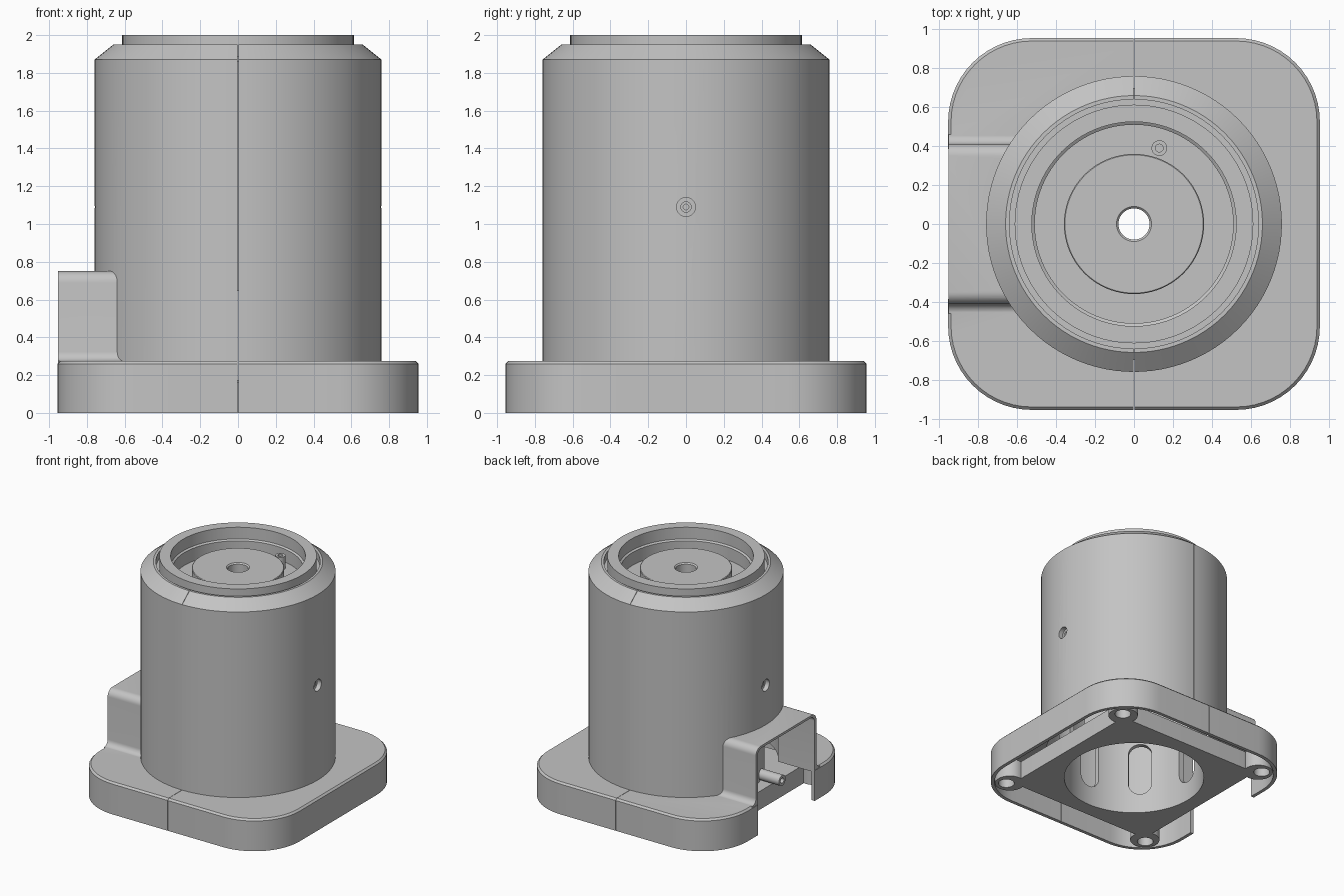
import bpy, bmesh
from math import sin, cos, pi
from mathutils import Matrix, Vector

cube = bpy.data.objects.get("Cube")
if cube:
    bpy.data.objects.remove(cube)

grey = bpy.data.materials.new("plain grey")
grey.use_nodes = True
grey.diffuse_color = (0.55, 0.55, 0.55, 1)
grey.node_tree.nodes["Principled BSDF"].inputs["Base Color"].default_value = (0.55, 0.55, 0.55, 1)


def circle(r, z, n=96):
    return [Vector((r * cos(2 * pi * i / n), r * sin(2 * pi * i / n), z)) for i in range(n)]


def arc(cx, cy, r, start, end, n=8):
    """Points on an arc, angles in quarter turns."""
    steps = [(start + (end - start) * i / n) * pi / 2 for i in range(n + 1)]
    return [(cx + r * cos(a), cy + r * sin(a)) for a in steps]


def rounded_square(half, r, z):
    c = half - r
    corners = [(c, c), (-c, c), (-c, -c), (c, -c)]
    return [Vector((x, y, z)) for q, (cx, cy) in enumerate(corners)
            for x, y in arc(cx, cy, r, q, q + 1, 14)]


def along_x(profile, x0, x1):
    """Two copies of a (y, z) profile, ready to loft."""
    return [[Vector((x, y, z)) for y, z in profile] for x in (x0, x1)]


def make(name, lofts, closed=False):
    """Skin each stack of loops; closed stacks join last to first."""
    bm = bmesh.new()
    for loops in lofts:
        rings = [[bm.verts.new(p) for p in loop] for loop in loops]
        pairs = list(zip(rings, rings[1:]))
        if closed:
            pairs.append((rings[-1], rings[0]))
        else:
            bm.faces.new(rings[0])
            bm.faces.new(rings[-1])
        for a, b in pairs:
            for i in range(len(a)):
                j = (i + 1) % len(a)
                bm.faces.new((a[i], a[j], b[j], b[i]))
    bmesh.ops.recalc_face_normals(bm, faces=bm.faces)
    mesh = bpy.data.meshes.new(name)
    bm.to_mesh(mesh)
    bm.free()
    mesh.materials.append(grey)
    obj = bpy.data.objects.new(name, mesh)
    bpy.context.collection.objects.link(obj)
    return obj


def lathe(name, profile, closed=False, n=96):
    return make(name, [[circle(r, z, n) for r, z in profile]], closed)


def combine(obj, other, operation):
    mod = obj.modifiers.new("combine", 'BOOLEAN')
    mod.operation = operation
    mod.solver = 'EXACT'
    mod.object = other
    bpy.context.view_layer.objects.active = obj
    bpy.ops.object.modifier_apply(modifier=mod.name)
    bpy.data.objects.remove(other)


def moved(loops, matrix):
    return [[matrix @ p for p in loop] for loop in loops]


def turn(angle):
    return Matrix.Rotation(angle, 4, 'Z')


# Housing: skirted base, round shell and cable box in one body
housing = make("housing", [[rounded_square(0.955, 0.43, 0),
                            rounded_square(0.955, 0.43, 0.26),
                            rounded_square(0.94, 0.415, 0.275)]])
combine(housing, lathe("shell", [(0.76, 0.1), (0.76, 1.87), (0.66, 1.95), (0.3, 1.95)]), 'UNION')
right_edge = [(0.41, 0.1), (0.46, 0.1), (0.46, 0.274)] \
    + arc(0.46, 0.324, 0.05, -1, -2, 6) + arc(0.35, 0.69, 0.06, 0, 1)
box_profile = right_edge[1:] + [(-y, z) for y, z in reversed(right_edge[1:])]
combine(housing, make("box", [along_x(box_profile, -0.953, -0.4)]), 'UNION')

# Hollow the housing
combine(housing, make("skirt_cut", [[rounded_square(0.925, 0.4, -0.1),
                                     rounded_square(0.925, 0.4, 0.245)]]), 'DIFFERENCE')
combine(housing, lathe("bore_cut", [(0.72, 0.1), (0.72, 1.83), (0.64, 1.88), (0.64, 2.1)]), 'DIFFERENCE')
inner = [(0.385, -0.1)] + arc(0.34, 0.685, 0.045, 0, 1)
inner += [(-y, z) for y, z in reversed(inner)]
combine(housing, make("box_cut", [along_x(inner, -1.1, -0.5)]), 'DIFFERENCE')

# Screw holes on both sides, and the parting line between the halves
hole = [(0.05 * cos(i * pi / 16), 1.09 + 0.05 * sin(i * pi / 16)) for i in range(32)]
combine(housing, make("hole_cut", [along_x(hole, 0.6, 0.9), along_x(hole, -0.9, -0.6)]), 'DIFFERENCE')
slab = [(-1.1, -0.1), (1.1, -0.1), (1.1, 2.1), (-1.1, 2.1)]
combine(housing, make("parting_cut", [along_x(slab, -0.0015, 0.0015)]), 'DIFFERENCE')

# Inner core: tube, recessed floor, raised disc with shaft hole
core = lathe("inner_core", [(0.08, 1.68), (0.57, 1.68), (0.57, 0.15), (0.613, 0.15),
                            (0.613, 2.0), (0.525, 2.0), (0.525, 1.9), (0.51, 1.89),
                            (0.51, 1.78), (0.36, 1.78), (0.36, 1.895), (0.355, 1.9),
                            (0.09, 1.9), (0.08, 1.89)], closed=True)
slot = arc(0, 0.27, 0.095, 2, 4, 12) + arc(0, 0.55, 0.095, 0, 2, 12)
combine(core, make("slot_cut", [moved(along_x(slot, 0.45, 0.75), turn(k * pi / 4))
                                for k in range(8)]), 'DIFFERENCE')

# Ring closing the gap between shell and core
lathe("gap_ring", [(0.605, 1.86), (0.66, 1.86), (0.66, 1.89), (0.605, 1.89)], closed=True)

# Mounting plate with four bolt ears
plate = make("mounting_plate", [[rounded_square(0.7, 0.12, 0.002),
                                 rounded_square(0.7, 0.12, 0.16)]])
corners = [Matrix.Translation((x, y, 0)) for x in (-1, 1) for y in (-1, 1)]
for corner in corners:
    spot = Matrix.Translation(corner.translation * 0.72)
    ear = make("ear", [moved([circle(0.12, 0.002, 32), circle(0.12, 0.16, 32)], spot)])
    combine(plate, ear, 'UNION')
combine(plate, make("bolt_cut", [moved([circle(0.065, -0.1, 32), circle(0.065, 0.3, 32)],
                                       Matrix.Translation(c.translation * 0.74))
                                 for c in corners]), 'DIFFERENCE')
combine(plate, lathe("plate_bore", [(0.57, -0.1), (0.57, 0.3)]), 'DIFFERENCE')

# Small hollow-headed screws and the cable spigot
def screw(name, r, length, matrix):
    obj = lathe(name, [(r, 0), (r, length), (r * 0.5, length), (r * 0.5, length - r), (0.002, length - r)], n=32)
    obj.data.transform(matrix)


for side, sign in (("left", 1), ("right", -1)):
    screw(side + "_side_screw", 0.03, 0.1,
          Matrix.Translation((sign * 0.62, 0, 1.09)) @ Matrix.Rotation(sign * pi / 2, 4, 'Y'))
screw("top_screw", 0.04, 0.12, Matrix.Translation((0.13, 0.39, 1.77)))
screw("cable_spigot", 0.045, 0.22,
      Matrix.Translation((-0.57, -0.18, 0.21)) @ Matrix.Rotation(-pi / 2, 4, 'Y'))

# Smooth the round surfaces, keep edges crisp
bpy.ops.object.select_all(action='DESELECT')
for obj in bpy.context.collection.objects:
    if obj.type == 'MESH' and grey.name in obj.data.materials:
        obj.select_set(True)
        bpy.context.view_layer.objects.active = obj
bpy.ops.object.shade_smooth_by_angle(angle=pi / 7)
